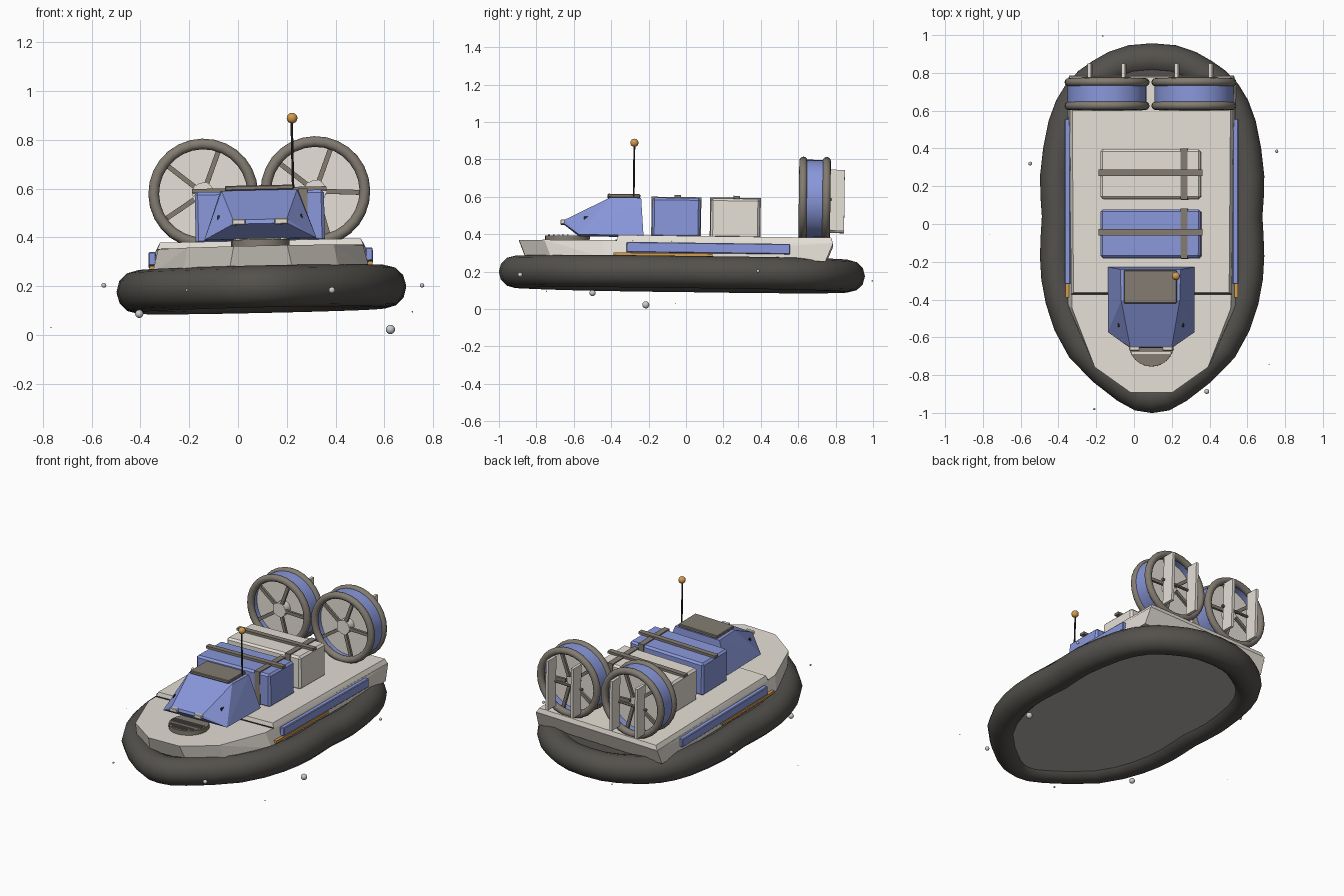
import bpy, bmesh, math
from mathutils import Matrix, Vector

if "Cube" in bpy.data.objects:
    bpy.data.objects.remove(bpy.data.objects["Cube"])

# Whole craft sits slightly rolled and pitched
PIVOT = Vector((0.096, 0, 0.187))
TILT = (Matrix.Translation(PIVOT) @ Matrix.Rotation(math.radians(-1.25), 4, 'Y')
        @ Matrix.Rotation(math.radians(-0.75), 4, 'X') @ Matrix.Translation((0, 0, -0.187)))


def material(name, rgb):
    m = bpy.data.materials.new(name)
    m.diffuse_color = (*rgb, 1)
    m.use_nodes = True
    m.node_tree.nodes["Principled BSDF"].inputs["Base Color"].default_value = m.diffuse_color
    return m


CREAM = material("cream", (0.78, 0.74, 0.67))
BLUE = material("blue", (0.25, 0.31, 0.70))
RUBBER = material("dark_rubber", (0.088, 0.082, 0.073))
GREY = material("warm_grey", (0.225, 0.20, 0.165))
ORANGE = material("orange", (0.66, 0.33, 0.07))
BLACK = material("near_black", (0.03, 0.03, 0.03))
SPRAY = material("pale_grey", (0.6, 0.6, 0.6))
UNDERSIDE = material("underside_grey", (0.49, 0.465, 0.43))


def finish(name, bm, mat, smooth=False, matrix=TILT, recalc=True):
    if recalc:
        bmesh.ops.recalc_face_normals(bm, faces=bm.faces)
    me = bpy.data.meshes.new(name)
    bm.to_mesh(me)
    bm.free()
    me.materials.append(mat)
    ob = bpy.data.objects.new(name, me)
    bpy.context.collection.objects.link(ob)
    ob.matrix_world = matrix
    if smooth:
        bpy.context.view_layer.objects.active = ob
        ob.select_set(True)
        bpy.ops.object.shade_smooth_by_angle(angle=math.radians(40))
        ob.select_set(False)
    return ob


def box(name, x, y, z, mat, bevel=0, rot=None):
    """Box from (min, max) ranges."""
    bm = bmesh.new()
    bmesh.ops.create_cube(bm, size=1)
    c = [(a + b) / 2 for a, b in (x, y, z)]
    s = [b - a for a, b in (x, y, z)]
    bmesh.ops.transform(bm, matrix=Matrix.Translation(c) @ (rot or Matrix()) @ Matrix.Diagonal((*s, 1)),
                        verts=bm.verts)
    if bevel:
        bmesh.ops.bevel(bm, geom=bm.edges[:], offset=bevel, segments=1, affect='EDGES')
    return finish(name, bm, mat)


def solid(name, pts, mat):
    """Convex solid around points."""
    bm = bmesh.new()
    for p in pts:
        bm.verts.new(p)
    bmesh.ops.convex_hull(bm, input=bm.verts[:])
    bmesh.ops.dissolve_limit(bm, angle_limit=0.01, verts=bm.verts[:], edges=bm.edges[:])
    return finish(name, bm, mat)


def mirrored(half, z):
    return [(s * x, y, z) for x, y in half for s in (1, -1)]


def cylinder(name, centre, r, depth, mat, axis='Z', n=24):
    bm = bmesh.new()
    bmesh.ops.create_cone(bm, cap_ends=True, segments=n, radius1=r, radius2=r, depth=depth)
    rot = {'X': Matrix.Rotation(math.pi / 2, 4, 'Y'), 'Y': Matrix.Rotation(math.pi / 2, 4, 'X'), 'Z': Matrix()}[axis]
    bmesh.ops.transform(bm, matrix=Matrix.Translation(centre) @ rot, verts=bm.verts)
    return finish(name, bm, mat, True)


def ball(name, centre, r, mat, matrix=TILT):
    bm = bmesh.new()
    bmesh.ops.create_uvsphere(bm, u_segments=12, v_segments=8, radius=r)
    bmesh.ops.translate(bm, vec=centre, verts=bm.verts)
    return finish(name, bm, mat, True, matrix)


def sweep(name, path, profile, up, mat):
    """Sweep a closed (outward, up) profile along a closed planar path."""
    bm = bmesh.new()
    n, k = len(path), len(profile)
    rings = []
    for i, p in enumerate(path):
        out = (path[(i + 1) % n] - path[i - 1]).cross(up).normalized()
        rings.append([bm.verts.new(p + out * a + up * b) for a, b in profile])
    for i in range(n):
        for j in range(k):
            a, b = rings[i], rings[(i + 1) % n]
            bm.faces.new((a[j], a[(j + 1) % k], b[(j + 1) % k], b[j]))
    return finish(name, bm, mat, True)


def circle(r, n):
    return [(r * math.cos(2 * math.pi * i / n), r * math.sin(2 * math.pi * i / n)) for i in range(n)]


# Inflated skirt: smoothed plan outline with a round tube
half = [(0.135, -0.865), (0.37, -0.655), (0.48, -0.40), (0.508, -0.17), (0.498, 0.04),
        (0.508, 0.25), (0.465, 0.525), (0.387, 0.69), (0.27, 0.79), (0.11, 0.862)]
ctrl = [Vector((0, -0.915, 0))] + [Vector((x, y, 0)) for x, y in half] + \
       [Vector((-x, y, 0)) for x, y in reversed(half)]
outline = []
for i in range(len(ctrl)):
    a, b, c, d = (ctrl[(i + o) % len(ctrl)] for o in (-1, 0, 1, 2))
    outline += [b, (9 * (b + c) - a - d) / 16]
UP = Vector((0, 0, 1))
sweep("skirt", [p + UP * 0.187 for p in outline], circle(0.086, 12), UP, RUBBER)

# Skirt floor and cover
for name, z, mat in (("belly_plate", 0.135, UNDERSIDE), ("skirt_cover", 0.25, RUBBER)):
    bm = bmesh.new()
    face = bm.faces.new([bm.verts.new((p.x, p.y, z)) for p in outline])
    if mat == UNDERSIDE:
        face.normal_flip()
    finish(name, bm, mat, recalc=False)

# Hull and raised deck
solid("hull", mirrored([(0.13, -0.855), (0.32, -0.72), (0.445, -0.43), (0.445, 0.745)], 0.255)
      + mirrored([(0.11, -0.895), (0.30, -0.76), (0.42, -0.45), (0.437, 0.785)], 0.354), CREAM)
solid("upper_deck", mirrored([(0.424, -0.372), (0.435, 0.783)], 0.352)
      + mirrored([(0.412, -0.365), (0.42, 0.775)], 0.382), CREAM)
box("deck_seam", (-0.423, 0.423), (-0.378, -0.37), (0.35, 0.357), BLACK)

# Side panels and orange stripes
for s in (-1, 1):
    xs = sorted((s * 0.43, s * 0.460))
    box("side_panel", xs, (-0.32, 0.555), (0.290, 0.345), BLUE, 0.004)
    box("side_stripe", sorted((s * 0.43, s * 0.457)), (-0.39, 0.14), (0.270, 0.287), ORANGE)

# Cockpit with roof hatch, headlights and side vents
solid("cockpit", mirrored([(0.23, -0.23), (0.23, -0.575)], 0.386)
      + mirrored([(0.11, -0.66)], 0.448) + mirrored([(0.11, -0.655)], 0.465)
      + mirrored([(0.16, -0.245), (0.155, -0.41)], 0.588), BLUE)
box("roof_hatch", (-0.14, 0.14), (-0.425, -0.25), (0.588, 0.608), GREY, 0.004)
for s in (-1, 1):
    box("headlight", sorted((s * 0.06, s * 0.115)), (-0.675, -0.65), (0.443, 0.468), CREAM, 0.004)
    box("cockpit_vent", sorted((s * 0.166, s * 0.174)), (-0.55, -0.515), (0.45, 0.485), BLACK)

# Round bow grating
cylinder("bow_grating", (0, -0.637, 0.368), 0.12, 0.028, GREY)
for i in range(5):
    y = -0.735 + i * 0.025
    w = math.sqrt(0.112 ** 2 - (y + 0.637) ** 2)
    box("grating_slat", (-w, w), (y - 0.005, y + 0.005), (0.381, 0.388), CREAM if i == 2 else GREY)

# Antenna
cylinder("antenna_rod", (0.139, -0.285, 0.735), 0.005, 0.28, BLACK, n=8)
ball("antenna_tip", (0.141, -0.285, 0.882), 0.022, ORANGE)

# Cargo boxes with straps
for name, y0, y1, mat in (("front_crate", -0.185, 0.073, BLUE), ("rear_crate", 0.128, 0.391, CREAM)):
    box(name, (-0.265, 0.265), (y0, y1), (0.375, 0.588), mat, 0.012)
    mid = (y0 + y1) / 2 + 0.006
    box("cross_strap", (-0.275, 0.275), (mid - 0.017, mid + 0.017), (0.587, 0.603), GREY)
    box("long_strap", (0.16, 0.197), (y0 - 0.004, y1 + 0.004), (0.38, 0.594), GREY)

# Ducted fans with rudders
FWD = Vector((0, 1, 0))
for fx in (-0.23, 0.23):
    c = Vector((fx, -0.013, 0.593))

    def ring(r, n=28):
        return [c + Vector((a, 0, b)) for a, b in reversed(circle(r, n))]

    sweep("fan_duct", [p + FWD * 0.695 for p in ring(0.203)],
          [(-0.006, -0.065), (0.006, -0.065), (0.006, 0.065), (-0.006, 0.065)], FWD, BLUE)
    for y in (0.633, 0.758):
        sweep("duct_rim", [p + FWD * y for p in ring(0.203)], circle(0.022, 12), FWD, GREY)
    cylinder("fan_disc", c + FWD * 0.69, 0.2, 0.008, CREAM, 'Y', 28)
    cylinder("fan_hub", c + FWD * 0.68, 0.045, 0.09, CREAM, 'Y', 16)
    for y in (0.645, 0.74):
        for k in range(5):
            a = math.radians(141 + 72 * k)
            p = c + Vector((math.cos(a), 0, math.sin(a))) * 0.115 + FWD * y
            box("fan_spoke", (p.x - 0.085, p.x + 0.085), (p.y - 0.008, p.y + 0.008), (p.z - 0.01, p.z + 0.01),
                GREY, rot=Matrix.Rotation(-a, 4, 'Y'))
    for s in (-1, 1):
        x = fx + s * 0.09
        box("rudder", (x - 0.009, x + 0.009), (0.76, 0.842), (0.423, 0.748), CREAM)
    cylinder("rudder_rod", c + Vector((0, 0.78, -0.005)), 0.009, 0.23, GREY, 'X', 8)

# Spray droplets
for x, y, z, r in ((-0.405, -0.5, 0.086, 0.017), (0.625, -0.215, 0.022, 0.019), (-0.55, 0.32, 0.203, 0.01),
                   (0.755, 0.385, 0.203, 0.009), (0.385, -0.887, 0.183, 0.013), (-0.21, -0.98, 0.183, 0.006),
                   (0.715, -0.745, 0.095, 0.003), (-0.767, -0.055, 0.03, 0.002), (-0.165, 0.996, 0.15, 0.004)):
    ball("droplet", (x, y, z), r, SPRAY, Matrix())
